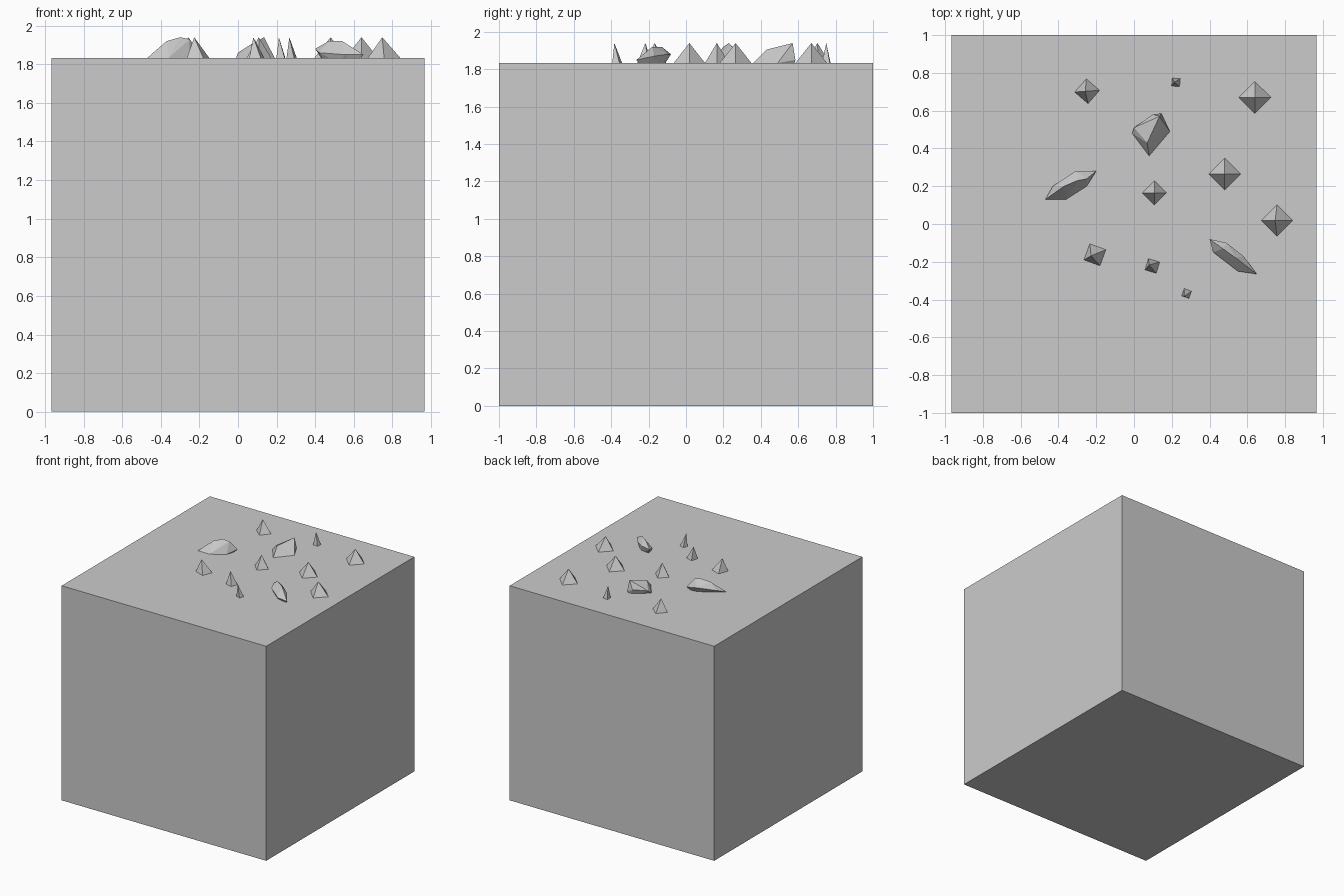
import bpy, bmesh
from math import cos, sin, radians

cube = bpy.data.objects.get("Cube")
if cube:
    bpy.data.objects.remove(cube, do_unlink=True)

TOP = 1.833     # upper face of the block
PEAK = 1.94     # tip of the stones
BURIED = TOP - 0.03

grey = bpy.data.materials.new("stone grey")
grey.use_nodes = True
grey.diffuse_color = (0.6, 0.6, 0.6, 1)
grey.node_tree.nodes["Principled BSDF"].inputs["Base Color"].default_value = (0.6, 0.6, 0.6, 1)


def add_object(name, bm):
    bmesh.ops.recalc_face_normals(bm, faces=bm.faces)
    mesh = bpy.data.meshes.new(name)
    bm.to_mesh(mesh)
    bm.free()
    mesh.materials.append(grey)
    obj = bpy.data.objects.new(name, mesh)
    bpy.context.scene.collection.objects.link(obj)


def hull(name, points):
    """Flat-faced stone wrapped around a few corner points."""
    bm = bmesh.new()
    for p in points:
        bm.verts.new(p)
    result = bmesh.ops.convex_hull(bm, input=bm.verts)
    loose = {g for g in result["geom_interior"] if isinstance(g, bmesh.types.BMVert)}
    bmesh.ops.delete(bm, geom=list(loose), context="VERTS")
    add_object(name, bm)


def spike(name, x, y, radius, turn, lean_x=0, lean_y=0):
    """Four-sided pyramid with a leaning tip, its root sunk into the block."""
    corners = [(x + radius * cos(radians(turn + a)), y + radius * sin(radians(turn + a)))
               for a in range(0, 360, 90)]
    points = [(cx, cy, z) for cx, cy in corners for z in (TOP, BURIED)]
    hull(name, points + [(x + lean_x, y + lean_y, PEAK)])


# Main block
bm = bmesh.new()
bmesh.ops.create_cube(bm, size=1)
for v in bm.verts:
    v.co = (v.co.x * 1.933, v.co.y * 2, (v.co.z + 0.5) * TOP)
add_object("block", bm)

# Small pointed stones
spike("back_left_spike", 0.64, 0.67, 0.085, 0)
spike("middle_left_spike", 0.48, 0.265, 0.085, 0)
spike("outer_left_spike", 0.757, 0.018, 0.084, 0, -0.01)
spike("centre_spike", 0.108, 0.165, 0.064, 0)
spike("back_right_spike", -0.248, 0.703, 0.066, 4, -0.01)
spike("back_small_spike", 0.222, 0.75, 0.03, 40, -0.01)
spike("front_right_spike", -0.207, -0.163, 0.064, 25, -0.02, -0.005)
spike("front_middle_spike", 0.097, -0.222, 0.044, 28, -0.017, 0.005)
spike("front_small_spike", 0.278, -0.368, 0.029, 25, -0.012, -0.015)

# Large faceted stones
hull("right_long_stone", [
    (-0.47, 0.13, TOP), (-0.43, 0.2, 1.86), (-0.31, 0.28, 1.88), (-0.2, 0.28, 1.86),
    (-0.25, 0.2, TOP), (-0.36, 0.13, TOP), (-0.37, 0.2, 1.92), (-0.3, 0.23, PEAK),
    (-0.25, 0.24, 1.93), (-0.4, 0.15, BURIED), (-0.26, 0.24, BURIED)])
hull("left_long_stone", [
    (0.4, -0.08, 1.88), (0.49, -0.1, 1.88), (0.58, -0.17, 1.87), (0.65, -0.265, 1.85),
    (0.55, -0.25, 1.85), (0.42, -0.15, 1.86), (0.47, -0.13, 1.92), (0.54, -0.18, 1.92),
    (0.45, -0.13, BURIED), (0.51, -0.13, BURIED), (0.6, -0.23, BURIED), (0.53, -0.21, BURIED)])
hull("back_wide_stone", [
    (-0.01, 0.48, TOP), (0, 0.51, 1.86), (0.1, 0.58, 1.87), (0.145, 0.585, 1.85),
    (0.19, 0.49, TOP), (0.08, 0.36, TOP), (0.135, 0.57, PEAK), (0.07, 0.43, 1.905),
    (0.03, 0.49, BURIED), (0.13, 0.57, BURIED), (0.08, 0.4, BURIED)])
